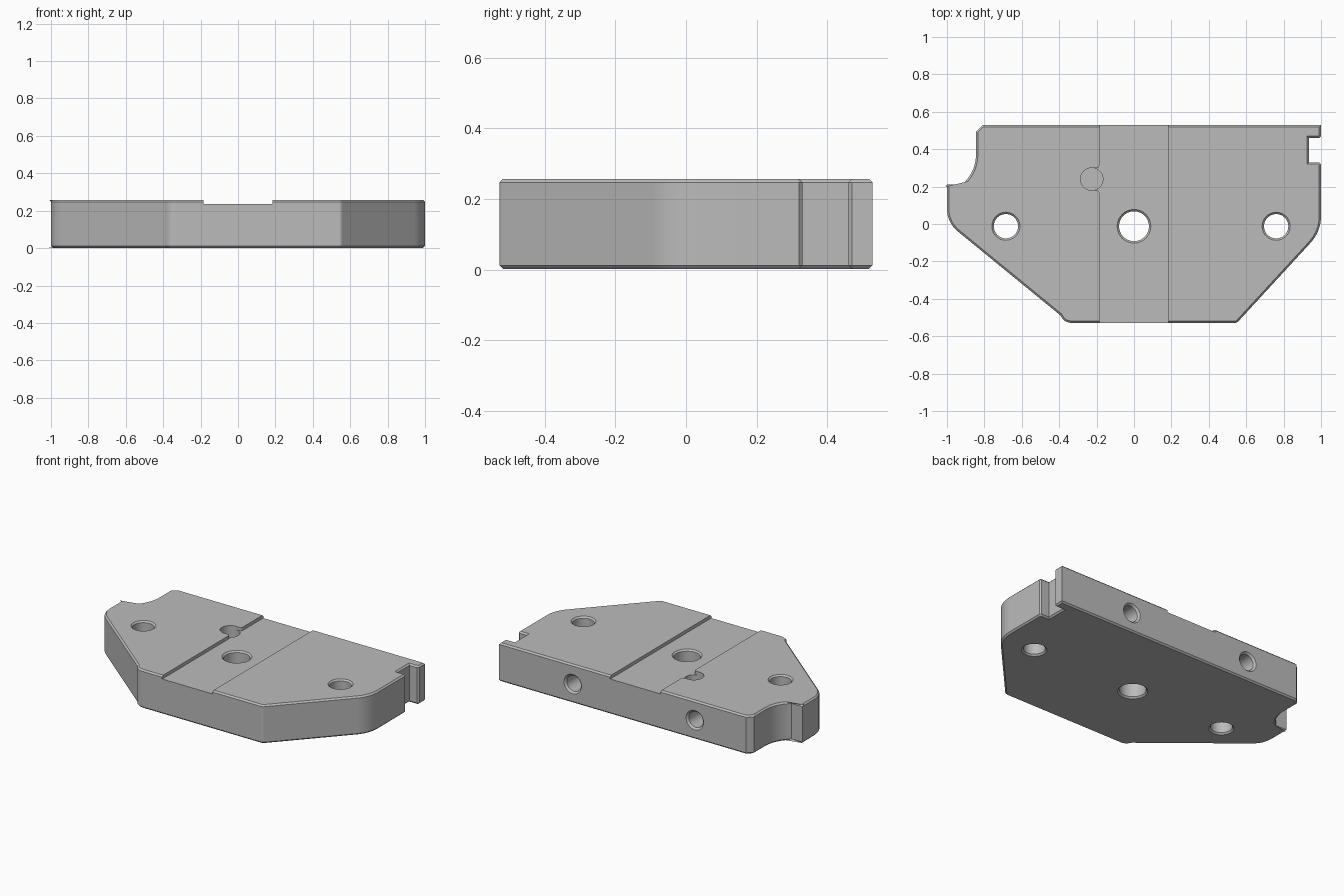
import bpy
import bmesh
from math import cos, sin, pi
from mathutils import Vector, Matrix

old = bpy.data.objects.get("Cube")
if old:
    bpy.data.objects.remove(old, do_unlink=True)

TOP, BACK, EDGE = 0.257, 0.529, 0.01

steel = bpy.data.materials.new("grey metal")
steel.use_nodes = True
GREY = (0.5, 0.5, 0.5, 1)
steel.diffuse_color = GREY
steel.node_tree.nodes["Principled BSDF"].inputs["Base Color"].default_value = GREY


def rounded(points, steps=8):
    """Outline from (x, y, trim): corners with a trim length are rounded."""
    out = []
    for i, (x, y, trim) in enumerate(points):
        p = Vector((x, y))
        if not trim:
            out.append(p)
            continue
        before = Vector(points[i - 1][:2])
        after = Vector(points[(i + 1) % len(points)][:2])
        a = p + (before - p).normalized() * trim
        b = p + (after - p).normalized() * trim
        for k in range(steps + 1):
            t = k / steps
            out.append(a * (1 - t) ** 2 + p * 2 * t * (1 - t) + b * t * t)
    return out


def finish(name, bm):
    bmesh.ops.recalc_face_normals(bm, faces=bm.faces)
    mesh = bpy.data.meshes.new(name)
    bm.to_mesh(mesh)
    bm.free()
    mesh.materials.append(steel)
    obj = bpy.data.objects.new(name, mesh)
    bpy.context.collection.objects.link(obj)
    return obj


def prism(name, outline, z0, z1, chamfer=0):
    bm = bmesh.new()
    face = bm.faces.new([bm.verts.new((p[0], p[1], z0)) for p in outline])
    new = bmesh.ops.extrude_face_region(bm, geom=[face])["geom"]
    bmesh.ops.translate(bm, vec=(0, 0, z1 - z0),
                        verts=[g for g in new if isinstance(g, bmesh.types.BMVert)])
    if chamfer:
        rim = [e for e in bm.edges if e.verts[0].co.z == e.verts[1].co.z]
        bmesh.ops.bevel(bm, geom=rim, offset=chamfer, segments=1, affect='EDGES')
    return finish(name, bm)


def lathe(name, profile, matrix, sides=48):
    """Solid of revolution from (radius, height) pairs."""
    bm = bmesh.new()
    rings = [[bm.verts.new((r * cos(2 * pi * k / sides), r * sin(2 * pi * k / sides), h))
              for k in range(sides)] for r, h in profile]
    for low, high in zip(rings, rings[1:]):
        for k in range(sides):
            n = (k + 1) % sides
            bm.faces.new((low[k], low[n], high[n], high[k]))
    bm.faces.new(rings[0])
    bm.faces.new(rings[-1])
    bm.transform(matrix)
    return finish(name, bm)


# Plate outline, counter-clockwise from the front left corner
outline = rounded([
    (-0.375, -BACK, 0.045), (0.55, -BACK, 0.012), (1, -0.04, 0.085),
    (1, 0.32, 0), (0.99, 0.33, 0), (0.935, 0.33, 0),
    (0.935, 0.46, 0), (0.99, 0.46, 0), (1, 0.47, 0), (1, BACK, 0),
    (-0.81, BACK, 0), (-0.845, 0.494, 0)])
# Concave bite in the side, then the side corner
outline += [Vector((-1.05 + 0.205 * cos(a), 0.37 + 0.205 * sin(a)))
            for a in [-0.9 * k / 12 for k in range(13)]]
outline += rounded([(-0.92, 0.21, 0), (-1, 0.21, 0), (-1, 0.01, 0.075),
                    (-0.375, -BACK, 0)])[:-1]
plate = prism("mounting_plate", outline, 0.002, TOP, EDGE)

# Shallow channel across the top, with a side pocket
px, py, pr = -0.226, 0.24, 0.06
w = 0.185
channel = rounded([
    (w, -0.7, 0), (w, 0.7, 0), (-w, 0.7, 0),
    (-w, py + pr - 0.001, 0.02), (px, py + pr - 0.001, 0),
    (px, py - pr + 0.001, 0), (-w, py - pr + 0.001, 0.02), (-w, -0.7, 0)])
cutters = [prism("channel_cutter", channel, 0.235, 0.4)]

# Blind pin hole beside the channel
cutters.append(lathe("pin_hole_cutter", [(pr, 0.13), (pr, 0.4)],
                     Matrix.Translation((px, py, 0))))

# Chamfered through holes
for x, r, top in ((-0.685, 0.065, TOP), (0, 0.08, 0.235), (0.76, 0.065, TOP)):
    c = 0.01
    cutters.append(lathe("through_hole_cutter", [
        (r + 2 * c, 0.002 - c), (r, 0.002 + c), (r, top - c), (r + 2 * c, top + c)],
        Matrix.Translation((x, -0.012, 0))))

# Chamfered blind holes in the back edge
for x in (-0.435, 0.46):
    cutters.append(lathe("back_hole_cutter", [
        (0.052, -0.3), (0.052, -0.012), (0.076, 0.012)],
        Matrix.Translation((x, BACK, 0.128)) @ Matrix.Rotation(-pi / 2, 4, 'X')))

bpy.ops.object.select_all(action='DESELECT')
plate.select_set(True)
bpy.context.view_layer.objects.active = plate
for cutter in cutters:
    mod = plate.modifiers.new("cut", 'BOOLEAN')
    mod.operation = 'DIFFERENCE'
    mod.solver = 'EXACT'
    mod.object = cutter
    bpy.ops.object.modifier_apply(modifier=mod.name)
    bpy.data.objects.remove(cutter, do_unlink=True)

bpy.ops.object.shade_smooth_by_angle(angle=pi / 6)
weighted = plate.modifiers.new("weighted_normals", 'WEIGHTED_NORMAL')
weighted.keep_sharp = True
